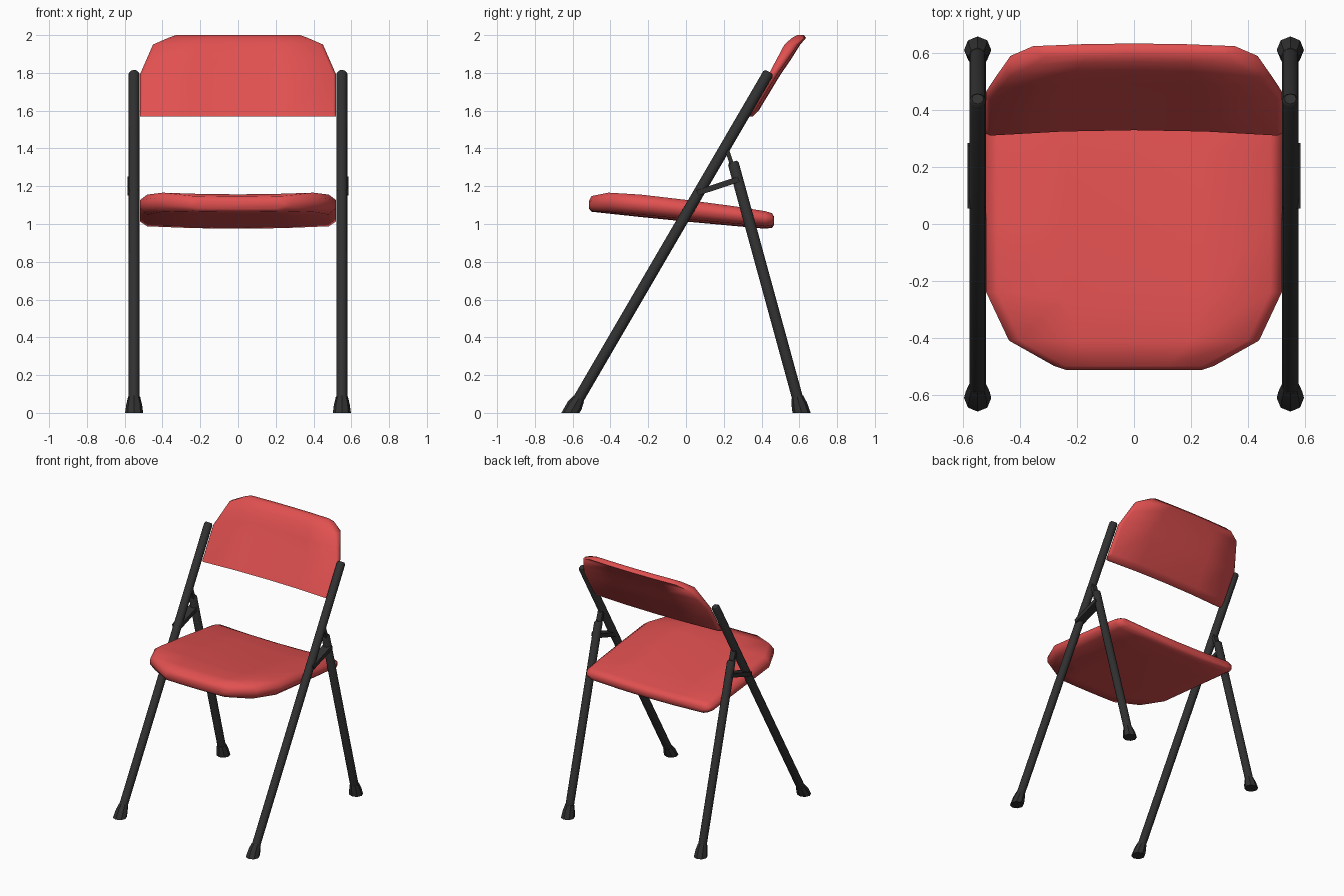
import bpy, bmesh, math
from mathutils import Vector

if "Cube" in bpy.data.objects:
    bpy.data.objects.remove(bpy.data.objects["Cube"])

X = 0.55  # sideways position of the leg tubes


def material(name, rgb):
    m = bpy.data.materials.new(name)
    m.diffuse_color = (*rgb, 1)
    m.use_nodes = True
    m.node_tree.nodes["Principled BSDF"].inputs["Base Color"].default_value = m.diffuse_color
    return m


RED = material("red", (0.75, 0.08, 0.08))
BLACK = material("black", (0.03, 0.03, 0.03))


def finish(name, rings, mat, mirror=False, angle=40):
    """Skin a list of equal-length closed rings and cap both ends."""
    bm = bmesh.new()
    loops = [[bm.verts.new(p) for p in ring] for ring in rings]
    n = len(loops[0])
    for a, b in zip(loops, loops[1:]):
        for i in range(n):
            j = (i + 1) % n
            bm.faces.new((a[i], a[j], b[j], b[i]))
    bm.faces.new(loops[0][::-1])
    bm.faces.new(loops[-1])
    bmesh.ops.recalc_face_normals(bm, faces=bm.faces[:])
    me = bpy.data.meshes.new(name)
    bm.to_mesh(me)
    bm.free()
    ob = bpy.data.objects.new(name, me)
    bpy.context.collection.objects.link(ob)
    me.materials.append(mat)
    bpy.ops.object.select_all(action='DESELECT')
    ob.select_set(True)
    bpy.context.view_layer.objects.active = ob
    bpy.ops.object.shade_smooth_by_angle(angle=math.radians(angle))
    if mirror:
        ob.modifiers.new("mirror", 'MIRROR')
    return ob


def circle(center, axis, r, n=12):
    u = Vector((1, 0, 0))
    v = axis.cross(u).normalized()
    return [center + r * (math.cos(t) * u + math.sin(t) * v)
            for t in (2 * math.pi * i / n for i in range(n))]


def leg(name, bottom, top, r, foot_name):
    """Slanted tube with a flared rubber foot, mirrored in x."""
    p, q = Vector((X, *bottom)), Vector((X, *top))
    d = (q - p).normalized()
    finish(name, [circle(p + d * 0.03, d, r), circle(q - d * 0.012, d, r),
                  circle(q, d, r * 0.7)], BLACK, True)
    up = Vector((0, 0, 1))
    finish(foot_name, [circle(p, up, 0.048, 8), circle(p + d * 0.045, d, 0.042, 8),
                       circle(p + d * 0.088, d, 0.032, 8)], BLACK, True)


def strap(name, a, b, width, thick, x):
    """Flat bar in the side plane, mirrored in x."""
    p, q = Vector((x, *a)), Vector((x, *b))
    n = (q - p).normalized().cross(Vector((1, 0, 0))) * width / 2
    t = Vector((thick / 2, 0, 0))
    finish(name, [[c + n + t, c + n - t, c - n - t, c - n + t] for c in (p, q)],
           BLACK, True)


def cushion(name, rows, rim, bow, place):
    """Panel lofted from rows (position, half width, face, back)."""
    fr = (-1, -0.5, 0, 0.5, 1)
    rings = []
    for s, w, a, b in rows:
        def pt(x, k):
            h = a + (b - a) * k + bow * (1 - (x / 0.52) ** 2)
            return place(x, s, h)
        rings.append([pt(f * (w - rim), 0) for f in fr] + [pt(w, 0.3), pt(w, 0.7)]
                     + [pt(-f * (w - rim), 1) for f in fr] + [pt(-w, 0.7), pt(-w, 0.3)])
    return finish(name, rings, RED, angle=60)


# legs and feet
leg("front_leg", (-0.612, 0.0), (0.44, 1.805), 0.029, "front_foot")
leg("rear_leg", (0.612, 0.0), (0.248, 1.33), 0.029, "rear_foot")

# folding hinge bars
strap("hinge_link", (0.06, 1.165), (0.28, 1.237), 0.03, 0.062, 0.555)
strap("hinge_bracket", (0.255, 1.28), (0.215, 1.40), 0.022, 0.04, X)

# dished seat, rounded at the front
cushion("seat", [
    (-0.513, 0.24, 1.135, 1.095), (-0.50, 0.28, 1.16, 1.08),
    (-0.41, 0.44, 1.172, 1.07), (-0.24, 0.52, 1.158, 1.052),
    (0.0, 0.52, 1.13, 1.028), (0.25, 0.52, 1.097, 1.005),
    (0.42, 0.52, 1.07, 0.99), (0.455, 0.505, 1.06, 0.995),
    (0.467, 0.48, 1.042, 1.01)],
    0.04, -0.015, lambda x, s, h: (x, s, h))

# curved backrest with clipped top corners
cushion("backrest", [
    (1.57, 0.52, 0.31, 0.335), (1.60, 0.52, 0.325, 0.365),
    (1.79, 0.52, 0.435, 0.48), (1.87, 0.485, 0.475, 0.535),
    (1.95, 0.45, 0.515, 0.585), (1.985, 0.37, 0.55, 0.615),
    (2.0, 0.33, 0.575, 0.605)],
    0.015, 0.02, lambda x, s, h: (x, h, s))
